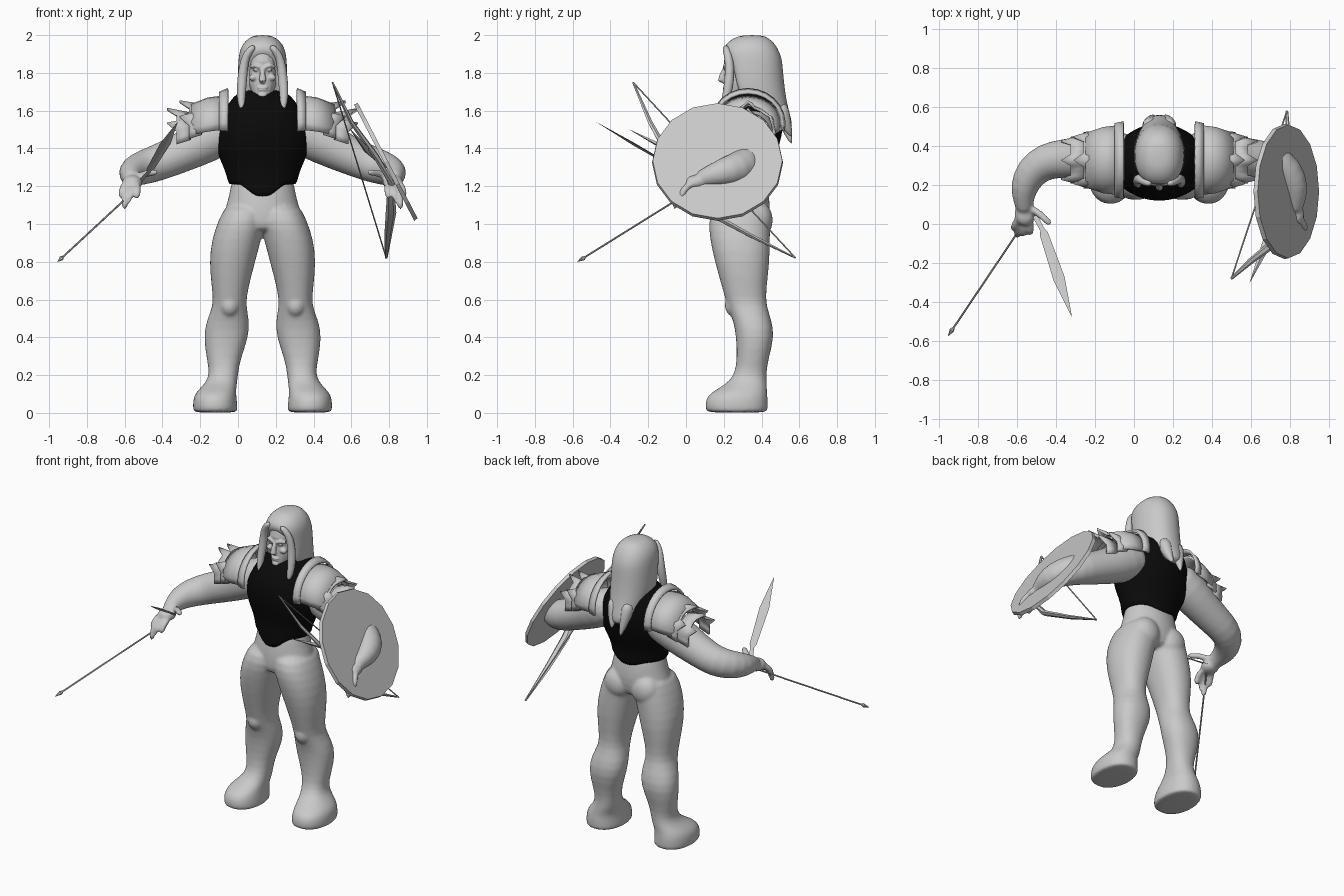
import bpy, bmesh, math
from mathutils import Vector, Matrix

if "Cube" in bpy.data.objects:
    bpy.data.objects.remove(bpy.data.objects["Cube"])

CX = 0.13  # body's own mirror plane


def material(name, value):
    m = bpy.data.materials.new(name)
    m.use_nodes = True
    col = (value, value, value, 1)
    m.diffuse_color = col
    m.node_tree.nodes["Principled BSDF"].inputs["Base Color"].default_value = col
    return m


GREY = material("plain grey", 0.588)
BLACK = material("black cloth", 0.003)


def flip(p, s):
    return Vector((CX + s * (p[0] - CX), p[1], p[2]))


def loft(bm, rings, caps=True, closed=True):
    vs = [[bm.verts.new(p) for p in r] for r in rings]
    n = len(vs[0])
    for a, b in zip(vs, vs[1:]):
        for i in range(n if closed else n - 1):
            j = (i + 1) % n
            bm.faces.new((a[i], a[j], b[j], b[i]))
    if caps:
        bm.faces.new(vs[0])
        bm.faces.new(vs[-1])
    return vs


def stack(bm, secs, s=1, n=20, power=1.0, front=None):
    """Upright loft; each section is z, x0, x1, y0, y1."""
    rings = []
    for k, (z, x0, x1, y0, y1) in enumerate(secs):
        ring = []
        for i in range(n):
            a = 2 * math.pi * i / n
            c, d = (math.copysign(abs(f) ** power, f) for f in (math.cos(a), math.sin(a)))
            y = (y0 + y1) / 2 + d * (y1 - y0) / 2
            if front:
                y = max(y, front[k])
            ring.append(flip(((x0 + x1) / 2 + c * (x1 - x0) / 2, y, z), s))
        rings.append(ring)
    return loft(bm, rings)


def tube(bm, pts, s=1, n=12, flat=1.0, up=(0, 0, 1)):
    """Loft along a path; each point is x, y, z, radius."""
    P = [flip(p, s) for p in pts]
    rings = []
    for i, p in enumerate(P):
        t = (P[min(i + 1, len(P) - 1)] - P[max(i - 1, 0)]).normalized()
        u = t.cross(Vector(up)).normalized()
        v = u.cross(t)
        r = pts[i][3]
        rings.append([p + r * (u * math.cos(a) + v * flat * math.sin(a))
                      for a in (2 * math.pi * k / n for k in range(n))])
    loft(bm, rings)


def blob(bm, c, size, s=1):
    m = Matrix.Translation(flip(c, s)) @ Matrix.Diagonal((*size, 1))
    bmesh.ops.create_icosphere(bm, subdivisions=3, radius=1, matrix=m)


def finish(bm, name, mat, smooth=True, subsurf=0, voxel=0, thick=0):
    bmesh.ops.recalc_face_normals(bm, faces=bm.faces)
    me = bpy.data.meshes.new(name)
    bm.to_mesh(me)
    bm.free()
    me.materials.append(mat)
    ob = bpy.data.objects.new(name, me)
    bpy.context.collection.objects.link(ob)
    if subsurf:
        ob.modifiers.new("round", "SUBSURF").levels = subsurf
        ob.modifiers["round"].render_levels = subsurf
    if voxel:
        r = ob.modifiers.new("fuse", "REMESH")
        r.mode, r.voxel_size, r.use_smooth_shade = "VOXEL", voxel, True
        w = ob.modifiers.new("relax", "SMOOTH")
        w.factor, w.iterations = 0.5, 4
    if thick:
        ob.modifiers.new("plate", "SOLIDIFY").thickness = thick
    if smooth:
        bpy.ops.object.select_all(action="DESELECT")
        ob.select_set(True)
        bpy.context.view_layer.objects.active = ob
        if subsurf or voxel:
            bpy.ops.object.shade_smooth()
        else:
            bpy.ops.object.shade_smooth_by_angle(angle=math.radians(35))
    return ob


# Body: legs, hips, arms and hands fused into one skin
bm = bmesh.new()
leg = [(0, -.235, -.005, .11, .43), (.015, -.24, 0, .10, .435), (.07, -.24, -.005, .10, .435),
       (.11, -.225, -.01, .13, .43), (.15, -.18, -.005, .21, .43), (.2, -.15, .0, .255, .425),
       (.28, -.165, .012, .27, .435), (.4, -.185, .058, .265, .47), (.49, -.168, .062, .25, .455),
       (.57, -.13, .042, .215, .425), (.65, -.138, .052, .195, .425), (.8, -.155, .092, .15, .445),
       (.92, -.14, .124, .125, .445), (1.02, -.105, .15, .115, .45), (1.12, -.06, .15, .15, .44)]
hips = [(.95, .02, .24, .16, .41), (1.0, -.09, .35, .14, .44), (1.1, -.065, .325, .145, .45),
        (1.18, -.04, .30, .16, .435), (1.27, -.04, .30, .18, .42)]
arm = [(.02, .36, 1.53, .11), (-.12, .355, 1.47, .128), (-.25, .345, 1.40, .112),
       (-.36, .335, 1.35, .102), (-.45, .325, 1.315, .098), (-.53, .27, 1.29, .09),
       (-.57, .18, 1.27, .073), (-.567, .11, 1.25, .05), (-.56, .06, 1.23, .045)]
fingers = [[(-.59, .04, 1.22), (-.615, -.01, 1.19), (-.617, -.03, 1.13)],
           [(-.575, .02, 1.21), (-.60, -.05, 1.15), (-.60, -.06, 1.07)],
           [(-.55, .02, 1.21), (-.57, -.06, 1.16), (-.57, -.06, 1.10)],
           [(-.53, .03, 1.21), (-.53, -.04, 1.18), (-.54, -.05, 1.13)],
           [(-.54, .09, 1.25), (-.48, .05, 1.27), (-.42, -.01, 1.275)]]
stack(bm, hips)
for s in (1, -1):
    stack(bm, leg, s, power=0.9)
    tube(bm, arm, s, n=16)
    blob(bm, (-.56, .05, 1.22), (.055, .06, .04), s)
    blob(bm, (.03, .385, 1.02), (.095, .075, .10), s)
    blob(bm, (-.045, .25, .57), (.05, .045, .06), s)
    for f in fingers:
        tube(bm, [(*p, .021) for p in f], s, n=8)
finish(bm, "body", GREY, subsurf=1, voxel=.01)

# Sleeveless top with a pointed front and back hem
bm = bmesh.new()
chest = [(z, CX - w, CX + w, a, b) for z, w, a, b in (
    (1.205, .18, .15, .445), (1.22, .182, .15, .445), (1.28, .198, .16, .44), (1.35, .23, .14, .475),
    (1.42, .255, .125, .495), (1.5, .25, .115, .515), (1.58, .215, .13, .52),
    (1.65, .175, .17, .50), (1.70, .13, .22, .46), (1.715, .06, .27, .39))]
rings = stack(bm, chest, n=32)
for v in rings[0] + rings[1]:
    depth = .07 if v.co.y < .3 else .03
    v.co.z -= depth * min(1, max(0, 1.5 - abs(v.co.x - CX) / .08))
finish(bm, "sleeveless_top", BLACK, subsurf=1)

# Head with neck and face
bm = bmesh.new()
skull = [(z, CX - w, CX + w, a, b) for z, w, a, b in (
    (1.66, .03, .225, .30), (1.69, .055, .203, .37), (1.74, .075, .205, .42), (1.80, .083, .207, .46),
    (1.86, .083, .20, .46), (1.92, .072, .215, .44), (1.96, .045, .26, .40))]
stack(bm, skull, power=.9)
tube(bm, [(CX, .34, 1.56, .085), (CX, .33, 1.64, .07), (CX, .32, 1.75, .065)], up=(0, 1, 0))
tube(bm, [(CX, .21, 1.83, .011), (CX, .192, 1.79, .015), (CX, .187, 1.765, .021), (CX, .21, 1.75, .012)],
     n=8, up=(1, 0, 0))
blob(bm, (CX, .207, 1.722), (.029, .013, .006))
blob(bm, (CX, .209, 1.71), (.026, .013, .007))
blob(bm, (CX, .215, 1.682), (.026, .02, .016))
for s in (1, -1):
    tube(bm, [(CX - .012, .203, 1.828, .01), (CX - .04, .206, 1.84, .011), (CX - .066, .225, 1.832, .009)], s, n=8)
    blob(bm, (CX - .036, .212, 1.815), (.017, .01, .006), s)
    blob(bm, (CX - .05, .225, 1.775), (.022, .02, .018), s)
finish(bm, "head", GREY, voxel=.005)

# Long hair: cap open at the face, side locks, and tails down the back
bm = bmesh.new()
hair = [(z, CX - w, CX + w, a, b) for z, w, a, b in (
    (2.0, .035, .30, .40), (1.985, .075, .25, .44), (1.95, .108, .205, .475), (1.91, .123, .19, .495),
    (1.87, .128, .19, .51), (1.80, .132, .19, .515), (1.70, .132, .19, .525),
    (1.62, .12, .25, .54), (1.55, .09, .36, .56), (1.49, .05, .46, .565))]
stack(bm, hair, n=28, power=.92, front=[.2, .2, .2, .2, .235, .26, .275, .33, .42, .49])
for s in (1, -1):
    tube(bm, [(CX - .04, .205, 1.945, .018), (CX - .088, .222, 1.90, .022), (CX - .103, .235, 1.82, .026),
              (CX - .112, .225, 1.72, .027), (CX - .115, .205, 1.64, .021), (CX - .10, .19, 1.58, .006)], s, up=(0, 1, 0))
    tube(bm, [(CX - .05, .49, 1.65, .05), (CX - .045, .525, 1.53, .036),
              (CX - .03, .56, 1.42 if s > 0 else 1.46, .005)], s, up=(0, 1, 0))
finish(bm, "long_hair", GREY, subsurf=1)


# Layered shoulder armour
def shell(bm, stations, s, n=15, spikes=0):
    """Arched plate; each station is x, centre z, half depth, height."""
    rings = []
    for k, (x, cz, ry, rz) in enumerate(stations):
        ring = []
        for i in range(n):
            a = math.radians(-12 + 204 * i / (n - 1))
            point = spikes if k == len(stations) - 1 and i % 4 == 3 else 0
            ring.append(flip((x - point, .328 + ry * math.cos(a), cz + (rz + point * .6) * math.sin(a)), s))
        rings.append(ring)
    loft(bm, rings, caps=False, closed=False)


plates = {"collar": ([(-.055, 1.53, .20, .19), (-.10, 1.53, .19, .17)], 0),
          "shoulder": ([(-.08, 1.53, .18, .15), (-.16, 1.52, .17, .15), (-.25, 1.50, .14, .135)], 0),
          "middle": ([(-.19, 1.50, .15, .135), (-.26, 1.48, .145, .145)], .05),
          "outer": ([(-.25, 1.47, .125, .12), (-.325, 1.45, .12, .135)], .05)}
for s, side in ((1, "right"), (-1, "left")):
    for part, (stations, spikes) in plates.items():
        bm = bmesh.new()
        shell(bm, stations, s, spikes=spikes)
        finish(bm, f"{side}_{part}_plate", GREY, thick=.014)

# Round shield, tilted on the left forearm
bm = bmesh.new()
tilt = Matrix.Translation((.783, .167, 1.33)) @ Matrix.Rotation(math.radians(62.6), 4, "Y")
bmesh.ops.create_cone(bm, cap_ends=True, segments=16, radius1=.347, radius2=.343, depth=.022, matrix=tilt)
finish(bm, "shield", GREY, smooth=False)

# Bow with string behind the shield
low, high = (.785, .58, .82), (.50, -.28, 1.75)
bm = bmesh.new()
tube(bm, [(*high, .007), (.60, -.19, 1.54, .016), (.73, -.09, 1.36, .022), (.81, -.02, 1.22, .018),
          (.81, .12, 1.06, .028), (.795, .34, .94, .02), (*low, .007)], n=6, flat=.6)
finish(bm, "bow", GREY)
bm = bmesh.new()
tube(bm, [(*high, .004), (*low, .004)], n=6)
finish(bm, "bow_string", GREY)

# Blades and the thin arrow held in the hands
bm = bmesh.new()
tube(bm, [(-.53, .08, 1.21, .014), (-.47, -.03, 1.28, .012), (-.463, -.05, 1.292, .022),
          (-.385, -.28, 1.425, .03), (-.32, -.475, 1.54, .001)], n=4, flat=.25)
finish(bm, "dagger", GREY, smooth=False)
bm = bmesh.new()
tube(bm, [(.78, .05, 1.30, .014), (.69, -.08, 1.385, .026), (.595, -.30, 1.50, .001)], n=4, flat=.6)
finish(bm, "left_spike", GREY, smooth=False)
bm = bmesh.new()
tip, tail = Vector((-.955, -.575, .80)), Vector((-.545, .035, 1.18))
along = [(0, .001), (.05, .013), (.07, .005), (1, .005)]
tube(bm, [(*tip.lerp(tail, t), r) for t, r in along], n=6)
finish(bm, "arrow", GREY, smooth=False)
